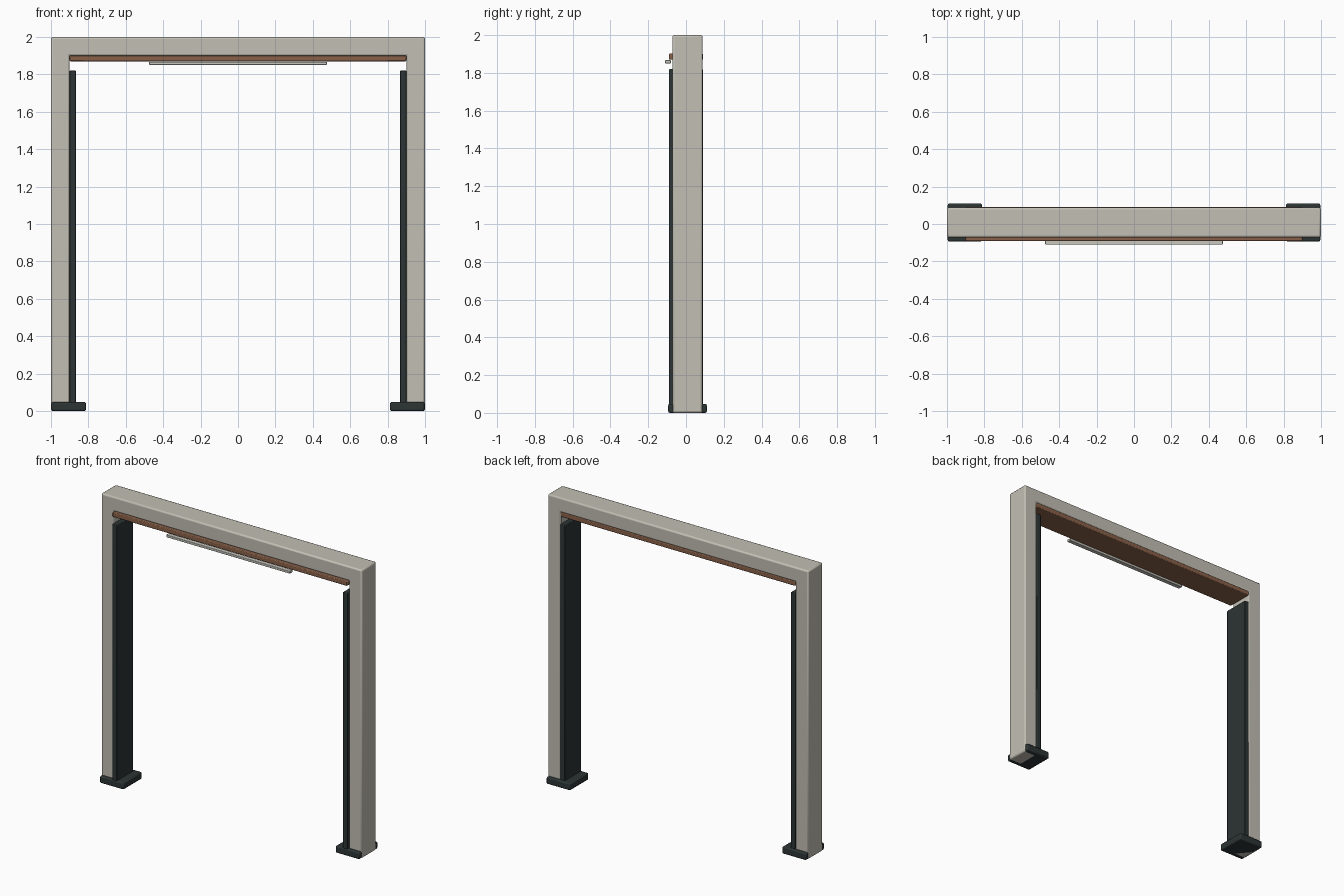
import bpy, bmesh

if "Cube" in bpy.data.objects:
    bpy.data.objects.remove(bpy.data.objects["Cube"])


def material(name, rgb):
    m = bpy.data.materials.new(name)
    m.diffuse_color = (*rgb, 1)
    m.use_nodes = True
    m.node_tree.nodes["Principled BSDF"].inputs["Base Color"].default_value = m.diffuse_color
    return m


STONE = material("warm grey paint", (0.54, 0.52, 0.455))
DARK = material("dark slate", (0.026, 0.035, 0.035))
WOOD = material("brown wood", (0.25, 0.12, 0.068))
PALE = material("pale strip", (0.58, 0.57, 0.52))


def finish(bm, name, mat, bevel):
    bmesh.ops.recalc_face_normals(bm, faces=bm.faces)
    me = bpy.data.meshes.new(name)
    bm.to_mesh(me)
    bm.free()
    ob = bpy.data.objects.new(name, me)
    bpy.context.collection.objects.link(ob)
    me.materials.append(mat)
    b = ob.modifiers.new("edge rounding", 'BEVEL')
    b.width = bevel
    b.segments = 2
    bpy.context.view_layer.objects.active = ob
    ob.select_set(True)
    bpy.ops.object.shade_smooth_by_angle(angle=0.6)
    ob.select_set(False)
    return ob


def box(name, x, y, z, mat, bevel):
    bm = bmesh.new()
    bmesh.ops.create_cube(bm, size=1)
    for v in bm.verts:
        v.co = [r[0] + (c + 0.5) * (r[1] - r[0]) for c, r in zip(v.co, (x, y, z))]
    return finish(bm, name, mat, bevel)


# Upright frame: an inverted U profile given depth
bm = bmesh.new()
outline = [(-1, 0), (-1, 2), (1, 2), (1, 0), (0.9, 0), (0.9, 1.9), (-0.9, 1.9), (-0.9, 0)]
face = bm.faces.new([bm.verts.new((x, -0.072, z)) for x, z in outline])
ext = bmesh.ops.extrude_face_region(bm, geom=[face])
for v in ext["geom"]:
    if isinstance(v, bmesh.types.BMVert):
        v.co.y = 0.088
finish(bm, "door_frame", STONE, 0.01)

# Feet and inner jamb panels on both sides
for side, s in (("left", -1), ("right", 1)):
    box(side + "_foot", sorted((s * 0.813, s * 0.996)), (-0.094, 0.11), (0, 0.048), DARK, 0.008)
    box(side + "_jamb_panel", sorted((s * 0.866, s * 0.901)), (-0.09, 0.09), (0.03, 1.82), DARK, 0.004)

# Wooden plank under the lintel and the light strip in front of it
box("lintel_plank", (-0.9, 0.9), (-0.091, 0.09), (1.87, 1.902), WOOD, 0.005)
box("light_strip", (-0.475, 0.475), (-0.11, -0.08), (1.85, 1.867), PALE, 0.003)
